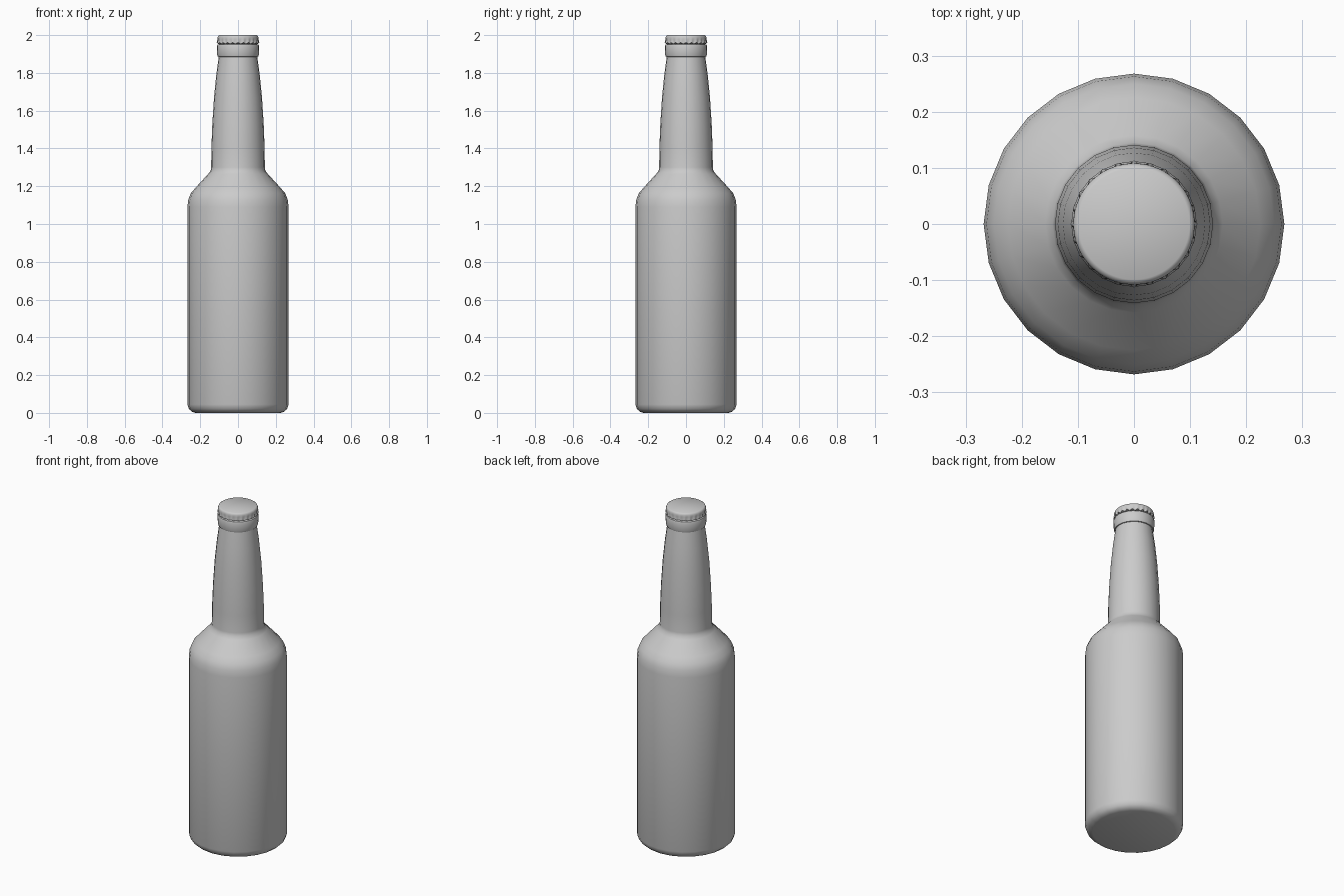
import bpy, bmesh
from math import sin, cos, pi, radians

if "Cube" in bpy.data.objects:
    bpy.data.objects.remove(bpy.data.objects["Cube"])


def lathe(name, profile, sides, flute=None, angle=40):
    """Revolve (radius, z) points about z; flute(i, k) offsets (radius, z)."""
    bm = bmesh.new()
    rings = []
    for k, (r, z) in enumerate(profile):
        ring = []
        for i in range(sides):
            dr, dz = flute(i, k) if flute else (0, 0)
            a = 2 * pi * i / sides
            ring.append(bm.verts.new(((r + dr) * cos(a), (r + dr) * sin(a), z + dz)))
        rings.append(ring)
    for lo, hi in zip(rings, rings[1:]):
        for i in range(sides):
            j = (i + 1) % sides
            bm.faces.new((lo[i], lo[j], hi[j], hi[i]))
    bm.faces.new(rings[0][::-1])
    bm.faces.new(rings[-1])
    bmesh.ops.recalc_face_normals(bm, faces=bm.faces)
    mesh = bpy.data.meshes.new(name)
    bm.to_mesh(mesh)
    bm.free()
    ob = bpy.data.objects.new(name, mesh)
    bpy.context.collection.objects.link(ob)
    bpy.ops.object.select_all(action='DESELECT')
    ob.select_set(True)
    bpy.context.view_layer.objects.active = ob
    bpy.ops.object.shade_smooth_by_angle(angle=radians(angle))
    return ob


# Glass bottle: base, body, shoulder, tapered neck and lip ring
lathe("bottle", [
    (0.225, 0.0), (0.245, 0.007), (0.26, 0.021), (0.268, 0.045),
    (0.268, 1.09), (0.263, 1.13), (0.25, 1.163), (0.225, 1.192),
    (0.158, 1.265), (0.145, 1.282), (0.142, 1.30), (0.141, 1.40), (0.136, 1.53),
    (0.127, 1.67), (0.115, 1.79), (0.102, 1.885),
    (0.107, 1.886), (0.110, 1.895), (0.112, 1.94), (0.109, 1.949),
    (0.098, 1.953), (0.096, 1.975)], 24)

# Crown cap: rounded top and crimped skirt
TEETH = 24


def crimp(i, k):
    wave = cos(2 * pi * i / 4)
    depth = (0.004, 0.0035, 0.001, 0, 0, 0)[k]
    drop = (0.004, 0, 0, 0, 0, 0)[k]
    return depth * wave, drop * wave


lathe("crown_cap", [
    (0.109, 1.957), (0.108, 1.965), (0.108, 1.978),
    (0.108, 1.988), (0.105, 1.996), (0.099, 2.0)], TEETH * 4, crimp, 50)
